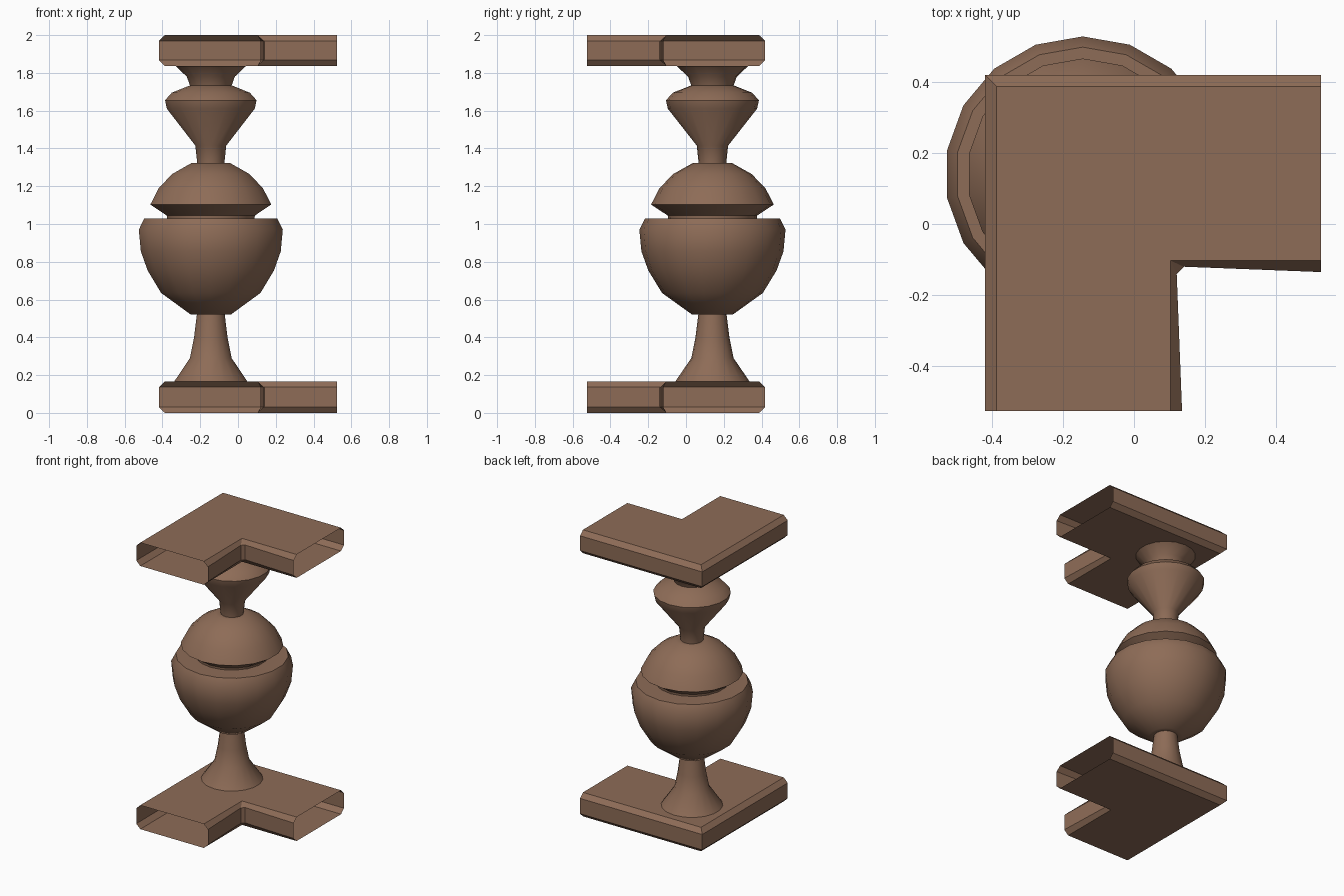
import bpy, bmesh, math
from mathutils import Vector

if "Cube" in bpy.data.objects:
    bpy.data.objects.remove(bpy.data.objects["Cube"])

wood = bpy.data.materials.new("brown_wood")
wood.diffuse_color = (0.27, 0.15, 0.095, 1)
wood.use_nodes = True
wood.node_tree.nodes["Principled BSDF"].inputs["Base Color"].default_value = wood.diffuse_color


def finish(bm, name, angle):
    bmesh.ops.remove_doubles(bm, verts=bm.verts, dist=0.0005)
    bmesh.ops.recalc_face_normals(bm, faces=bm.faces)
    mesh = bpy.data.meshes.new(name)
    bm.to_mesh(mesh)
    bm.free()
    mesh.materials.append(wood)
    ob = bpy.data.objects.new(name, mesh)
    bpy.context.collection.objects.link(ob)
    bpy.ops.object.select_all(action='DESELECT')
    ob.select_set(True)
    bpy.context.view_layer.objects.active = ob
    bpy.ops.object.shade_smooth_by_angle(angle=math.radians(angle))
    return ob


def bridge(bm, rings):
    n = len(rings[0])
    for a, b in zip(rings, rings[1:]):
        for i in range(n):
            j = (i + 1) % n
            bm.faces.new((a[i], a[j], b[j], b[i]))


def corner_rail(name, z0, z1):
    """Hollow bevelled rail bent round a corner, open at both ends."""
    c = 0.03
    zs = [z1, z1 - c, z0 + c, z0, z0, z0 + c, z1 - c, z1]
    end_x = [-0.387, -0.418, -0.418, -0.387, 0.103, 0.135, 0.135, 0.103]
    end = [(x, -0.525) for x in end_x]
    # outer side is mitred, inner side has a small clipped corner
    bend = [(x, -x) for x in end_x]
    bend[5] = bend[6] = (0.12, -0.14)
    mirror = lambda pts: [(-y, -x) for x, y in pts]
    bm = bmesh.new()
    rings = [[bm.verts.new((x, y, z)) for (x, y), z in zip(pts, zs)]
             for pts in (end, bend, mirror(bend), mirror(end))]
    bridge(bm, rings)
    return finish(bm, name, 20)


def turned_post(name, profile, center, sides=18):
    bm = bmesh.new()
    rings = []
    for r, z in profile:
        ring = []
        for i in range(sides):
            a = math.pi / 2 + i * math.tau / sides
            ring.append(bm.verts.new((center[0] + r * math.cos(a),
                                      center[1] + r * math.sin(a), z)))
        rings.append(ring)
    bridge(bm, rings)
    return finish(bm, name, 40)


# Top and bottom corner rails
corner_rail("bottom_rail", 0.0, 0.167)
corner_rail("top_rail", 1.837, 2.0)

# Turned baluster: foot, bowl, dome, cone, collar
profile = [
    (0.196, 0.167), (0.112, 0.29), (0.09, 0.40), (0.075, 0.52),
    (0.107, 0.52), (0.267, 0.635), (0.34, 0.755), (0.376, 0.855),
    (0.387, 0.97), (0.357, 1.03), (0.235, 1.03),
    (0.237, 1.045), (0.325, 1.103), (0.28, 1.19), (0.207, 1.265), (0.105, 1.322),
    (0.073, 1.322), (0.083, 1.415), (0.236, 1.61), (0.246, 1.655),
    (0.21, 1.695), (0.122, 1.73), (0.112, 1.733), (0.129, 1.78), (0.19, 1.837),
]
turned_post("baluster", profile, (-0.144, 0.14))
